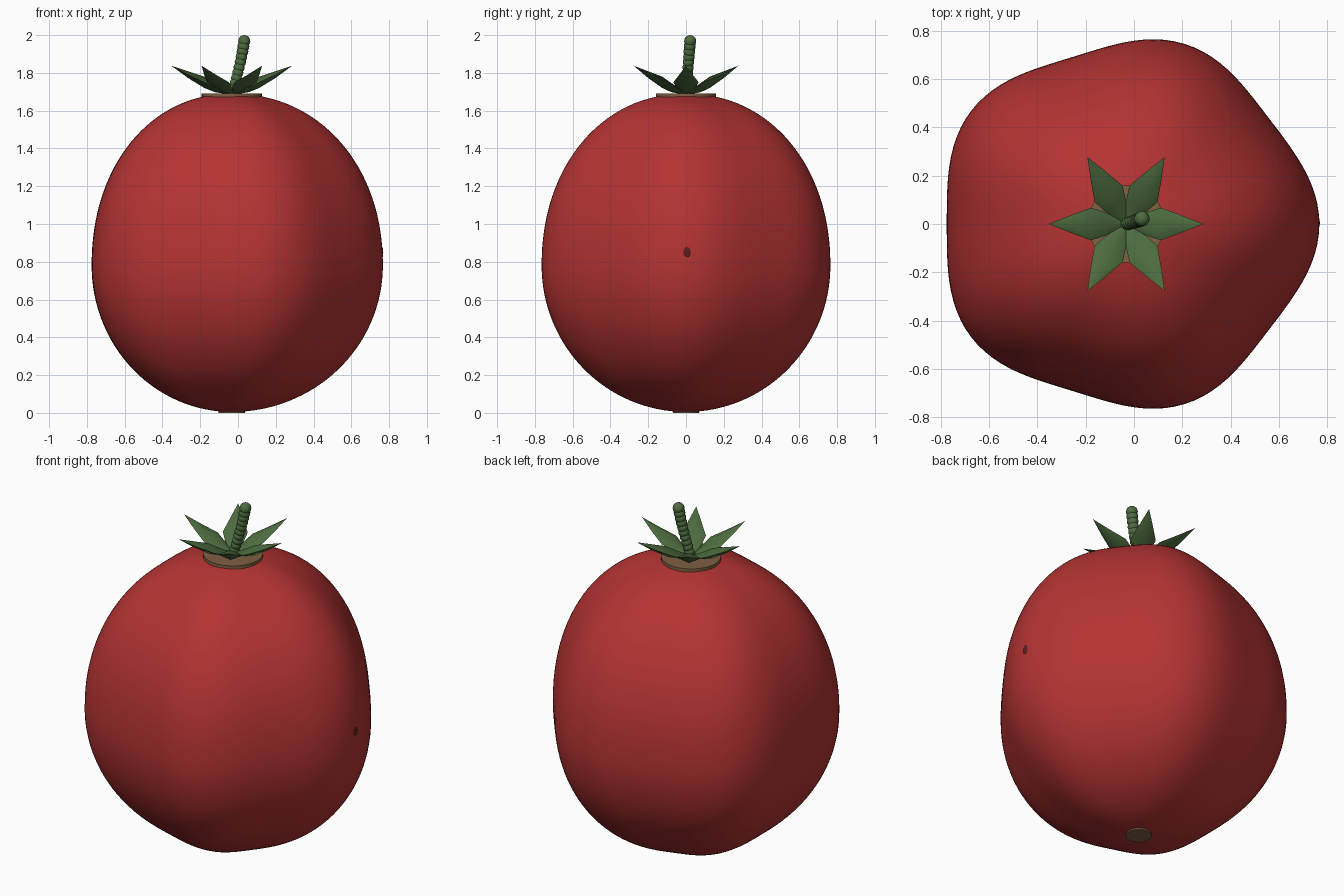
import bpy, bmesh
from math import sin, cos, pi, radians
from mathutils import Vector, Matrix

if "Cube" in bpy.data.objects:
    bpy.data.objects.remove(bpy.data.objects["Cube"], do_unlink=True)

AXIS_X = -0.033  # the core sits a little off centre


def material(name, rgb):
    m = bpy.data.materials.new(name)
    m.use_nodes = True
    m.diffuse_color = (*rgb, 1)
    m.node_tree.nodes["Principled BSDF"].inputs["Base Color"].default_value = (*rgb, 1)
    return m


RED = material("ripe red", (0.46, 0.033, 0.033))
DARK_RED = material("dark red", (0.12, 0.012, 0.012))
GREEN = material("leaf green", (0.075, 0.15, 0.05))
BROWN = material("woody brown", (0.21, 0.115, 0.055))


def finish(bm, name, mat, angle=40):
    bmesh.ops.recalc_face_normals(bm, faces=bm.faces)
    mesh = bpy.data.meshes.new(name)
    bm.to_mesh(mesh)
    bm.free()
    ob = bpy.data.objects.new(name, mesh)
    bpy.context.collection.objects.link(ob)
    mesh.materials.append(mat)
    bpy.ops.object.select_all(action='DESELECT')
    bpy.context.view_layer.objects.active = ob
    ob.select_set(True)
    bpy.ops.object.shade_smooth_by_angle(angle=radians(angle))
    return ob


def loft(bm, rings, start, end):
    """Skin a list of point rings, closed by a point at each end."""
    loops = [[bm.verts.new(p) for p in ring] for ring in rings]
    n = len(loops[0])
    tips = bm.verts.new(start), bm.verts.new(end)
    for i in range(n):
        j = (i + 1) % n
        for a, b in zip(loops, loops[1:]):
            bm.faces.new((a[i], a[j], b[j], b[i]))
        bm.faces.new((tips[0], loops[0][j], loops[0][i]))
        bm.faces.new((tips[1], loops[-1][i], loops[-1][j]))


# Fruit: five soft lobes swept along an egg profile
def lobe_radius(t):
    return 0.762 + 0.029 * cos(5 * t) + 0.009 * cos(2 * t)


def fruit_ring(phi, sides=120):
    c, s = cos(phi), sin(phi)
    if c < 0:
        z, width = 0.78 + 0.775 * c, s
    else:
        z, width = 0.78 + 0.91 * c ** 0.952, s ** 0.952
    return [Vector((AXIS_X + width * lobe_radius(t) * cos(t),
                    width * lobe_radius(t) * sin(t), z))
            for t in (2 * pi * k / sides for k in range(sides))]


bm = bmesh.new()
STEPS = 64
loft(bm, [fruit_ring(pi * k / STEPS) for k in range(1, STEPS)],
     (AXIS_X, 0, 1.69), (AXIS_X, 0, 0.005))
finish(bm, "fruit_body", RED, 60)


# Woody discs at the crown and at the base
def disc(name, radius, low, high):
    bm = bmesh.new()
    bmesh.ops.create_cone(bm, cap_ends=True, segments=32, radius1=radius,
                          radius2=radius, depth=high - low,
                          matrix=Matrix.Translation((AXIS_X, 0, (low + high) / 2)))
    finish(bm, name, BROWN)


disc("crown_disc", 0.16, 1.667, 1.692)
disc("blossom_scar", 0.07, 0.0, 0.014)

# Small blemish on the left lobe
bm = bmesh.new()
bmesh.ops.create_uvsphere(bm, u_segments=12, v_segments=8, radius=0.02,
                          matrix=Matrix.Translation((0.765, 0.005, 0.85))
                          @ Matrix.Diagonal((0.2, 1, 1.3, 1)))
finish(bm, "blemish", DARK_RED)

# Six upswept pointed sepals with a raised midrib
stations = [(0.03, 1.70, 0.02, 0.012), (0.09, 1.722, 0.05, 0.024),
            (0.145, 1.75, 0.067, 0.03), (0.23, 1.79, 0.036, 0.018)]
for k in range(6):
    turn = Matrix.Translation((AXIS_X, 0, 0)) @ Matrix.Rotation(k * pi / 3, 4, 'Z')
    rings = [[turn @ Vector(p) for p in ((r, w, z), (r, 0, z + t), (r, -w, z), (r, 0, z - t))]
             for r, z, w, t in stations]
    bm = bmesh.new()
    loft(bm, rings, turn @ Vector((0, 0, 1.695)), turn @ Vector((0.32, 0, 1.838)))
    finish(bm, f"sepal_{k + 1}", GREEN, 75)

# Curved stem of stacked beads
bm = bmesh.new()
BEADS = 11
for k in range(BEADS):
    t = k / (BEADS - 1)
    centre = Vector((AXIS_X + 0.09 * t - 0.024 * t * t, 0.022 * t, 1.69 + 0.278 * t))
    bmesh.ops.create_uvsphere(bm, u_segments=16, v_segments=10, radius=0.027 + 0.005 * t,
                              matrix=Matrix.Translation(centre))
finish(bm, "stem", GREEN, 60)
